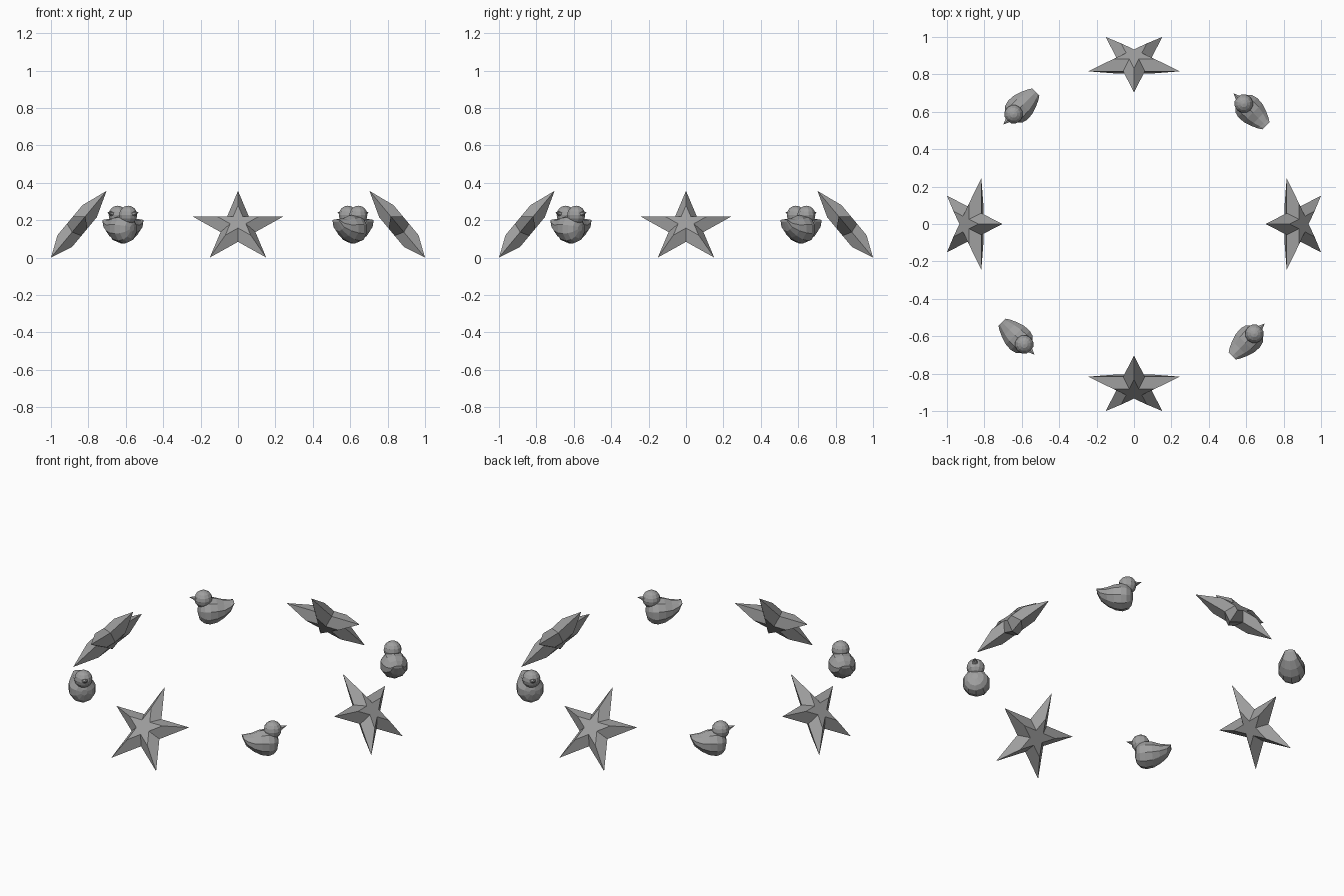
import bpy, bmesh, math
from mathutils import Vector, Matrix

if "Cube" in bpy.data.objects:
    bpy.data.objects.remove(bpy.data.objects["Cube"])

grey = bpy.data.materials.new("plain_grey")
grey.diffuse_color = (0.35, 0.35, 0.35, 1)
grey.use_nodes = True
grey.node_tree.nodes["Principled BSDF"].inputs["Base Color"].default_value = grey.diffuse_color


def finish(bm, name, matrix):
    """Turn a bmesh into a flat shaded object placed by a matrix."""
    bmesh.ops.recalc_face_normals(bm, faces=bm.faces)
    mesh = bpy.data.meshes.new(name)
    bm.to_mesh(mesh)
    bm.free()
    mesh.materials.append(grey)
    obj = bpy.data.objects.new(name, mesh)
    obj.matrix_world = matrix
    bpy.context.collection.objects.link(obj)
    return obj


def loft(bm, rings):
    """Skin a list of equal point rings and cap both ends."""
    loops = [[bm.verts.new(p) for p in ring] for ring in rings]
    n = len(loops[0])
    for a, b in zip(loops, loops[1:]):
        for i in range(n):
            j = (i + 1) % n
            bm.faces.new((a[i], a[j], b[j], b[i]))
    bm.faces.new(loops[0])
    bm.faces.new(loops[-1])


# Five-pointed star: full outline in the middle, smaller flat star front and back
STAR_R, STAR_FLAT, STAR_HALF = 0.2566, 0.45, 0.05
UP = Vector((0, 0.64, 0.768))
OUT = Vector((0, -0.768, 0.64))
STAR_CENTRE = Vector((0, -0.867, 0.16))


def star_ring(scale, offset):
    pts = []
    for i in range(10):
        r = STAR_R * scale * (1 if i % 2 == 0 else 0.382)
        a = math.radians(36 * i)
        pts.append(STAR_CENTRE + Vector((r * math.sin(a), 0, 0))
                   + UP * (r * math.cos(a)) + OUT * offset)
    return pts


def star(name, matrix):
    bm = bmesh.new()
    loft(bm, [star_ring(STAR_FLAT, STAR_HALF), star_ring(1, 0),
              star_ring(STAR_FLAT, -STAR_HALF)])
    finish(bm, name, matrix)


# Bird body stations from tail to breast: (forward, top z, bottom z, half width)
BODY = [(-0.128, 0.205, 0.190, 0.028), (-0.108, 0.207, 0.142, 0.042),
        (-0.070, 0.211, 0.108, 0.060), (-0.030, 0.225, 0.084, 0.073),
        (0.010, 0.230, 0.075, 0.076), (0.040, 0.222, 0.083, 0.067),
        (0.060, 0.205, 0.103, 0.046), (0.070, 0.175, 0.140, 0.016)]


def bird(name, matrix):
    # Body
    bm = bmesh.new()
    rings = []
    for x, top, bottom, w in BODY:
        mid, h = (top + bottom) / 2, (top - bottom) / 2
        rings.append([(x, w * math.sin(i * math.pi / 5),
                       mid + h * math.cos(i * math.pi / 5)) for i in range(10)])
    loft(bm, rings)
    finish(bm, name + "_body", matrix)
    # Head
    bm = bmesh.new()
    bmesh.ops.create_uvsphere(bm, u_segments=12, v_segments=8, radius=0.05,
                              matrix=Matrix.Translation((0.04, 0, 0.228)))
    finish(bm, name + "_head", matrix)
    # Beak, tipped slightly upward
    bm = bmesh.new()
    base = [(0.08, 0.019 * math.sin(i * math.pi / 3),
             0.232 + 0.016 * math.cos(i * math.pi / 3)) for i in range(6)]
    verts = [bm.verts.new(p) for p in base]
    tip = bm.verts.new((0.119, 0, 0.244))
    bm.faces.new(verts)
    for i in range(6):
        bm.faces.new((verts[i], verts[(i + 1) % 6], tip))
    finish(bm, name + "_beak", matrix)


# Four stars and four birds alternate around the ring
for k in range(4):
    star(f"star_{k + 1}", Matrix.Rotation(k * math.pi / 2, 4, 'Z'))
    angle = math.radians(45 + 90 * k)
    spot = Matrix.Translation((0.87 * math.cos(angle), 0.87 * math.sin(angle), 0))
    bird(f"bird_{k + 1}", spot @ Matrix.Rotation(angle + math.pi / 2, 4, 'Z'))
